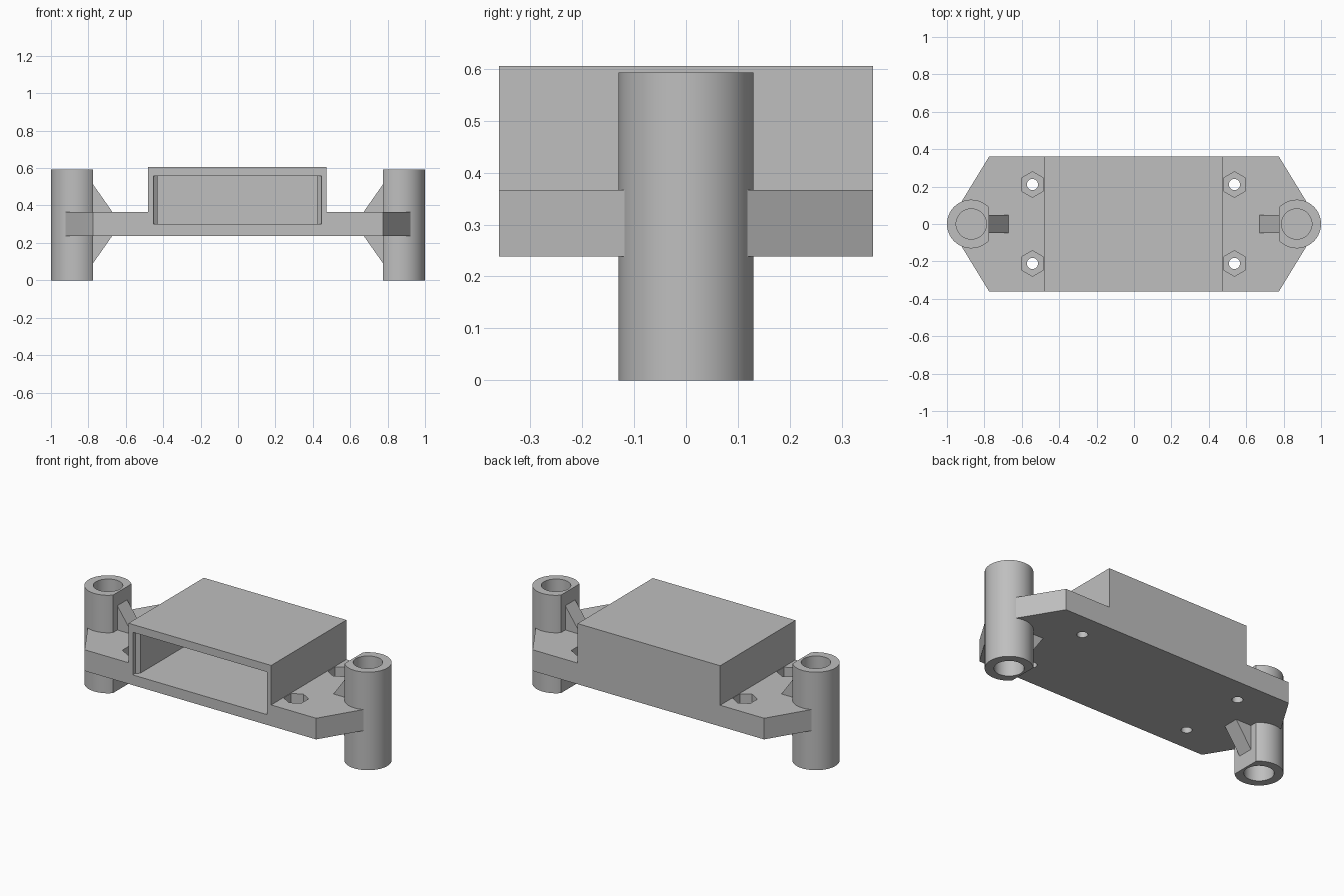
import bpy, bmesh, math

if "Cube" in bpy.data.objects:
    bpy.data.objects.remove(bpy.data.objects["Cube"], do_unlink=True)

grey = bpy.data.materials.new("plain_grey")
grey.use_nodes = True
grey.diffuse_color = (0.52, 0.52, 0.52, 1)
grey.node_tree.nodes["Principled BSDF"].inputs["Base Color"].default_value = (0.52, 0.52, 0.52, 1)


def prism(name, outline, axis, lo, hi):
    """Extrude a 2D outline along y (outline in x, z) or z (outline in x, y)."""
    bm = bmesh.new()
    place = (lambda a, b, t: (a, t, b)) if axis == "y" else (lambda a, b, t: (a, b, t))
    low = [bm.verts.new(place(a, b, lo)) for a, b in outline]
    high = [bm.verts.new(place(a, b, hi)) for a, b in outline]
    bm.faces.new(low)
    bm.faces.new(high)
    n = len(outline)
    for i in range(n):
        j = (i + 1) % n
        bm.faces.new((low[i], low[j], high[j], high[i]))
    bmesh.ops.recalc_face_normals(bm, faces=bm.faces)
    mesh = bpy.data.meshes.new(name)
    bm.to_mesh(mesh)
    bm.free()
    mesh.materials.append(grey)
    obj = bpy.data.objects.new(name, mesh)
    bpy.context.collection.objects.link(obj)
    return obj


def arc(cx, cy, r, start, end, n):
    """Points on an arc, both ends included, angles in degrees."""
    angles = [math.radians(start + (end - start) * i / n) for i in range(n + 1)]
    return [(cx + r * math.cos(a), cy + r * math.sin(a)) for a in angles]


def circle(cx, cy, r, n, start=0):
    return arc(cx, cy, r, start, start + 360, n)[:-1]


def select(obj):
    bpy.ops.object.select_all(action="DESELECT")
    obj.select_set(True)
    bpy.context.view_layer.objects.active = obj


def cut(obj, cutter):
    """Subtract the cutter, then remove it."""
    cutter.hide_render = True
    mod = obj.modifiers.new("cut", "BOOLEAN")
    mod.operation = "DIFFERENCE"
    mod.solver = "EXACT"
    mod.object = cutter
    select(obj)
    bpy.ops.object.modifier_apply(modifier=mod.name)
    bpy.data.objects.remove(cutter, do_unlink=True)


BASE, DECK, ROOF = 0.238, 0.366, 0.605
HALF_Y, END_X = 0.36, 0.775
HOUSE_L, HOUSE_R = -0.481, 0.474
MID = -0.003

# Base plate and raised housing in one stepped profile
body = prism("plate_and_housing", [
    (-END_X, BASE), (END_X, BASE), (END_X, DECK), (HOUSE_R, DECK),
    (HOUSE_R, ROOF), (HOUSE_L, ROOF), (HOUSE_L, DECK), (-END_X, DECK)],
    "y", -HALF_Y, HALF_Y)

# Open-fronted pocket that narrows just behind the mouth
mouth, inner = 0.449, 0.428
pocket = [(mouth, -0.4), (mouth, -0.336), (inner, -0.318), (inner, 0.315)]
pocket += [(-x, y) for x, y in reversed(pocket)]
cut(body, prism("pocket_cutter", [(x + MID, y) for x, y in pocket], "z", 0.30, 0.558))

# Hexagonal nut recesses with screw holes through the plate
for sx in (-1, 1):
    for sy in (-1, 1):
        x, y = sx * 0.54 + MID, sy * 0.211
        cut(body, prism("nut_cutter", circle(x, y, 0.0685, 6, 30), "z", 0.305, 0.42))
        cut(body, prism("screw_cutter", circle(x, y, 0.03, 24), "z", 0.2, 0.42))

for side, label in ((1, "left"), (-1, "right")):
    # Tapered plate end, which also floors the post sockets
    prism(label + "_plate_end", [(side * END_X, -HALF_Y), (side * 0.995, 0), (side * END_X, HALF_Y)],
          "z", BASE, DECK)

    # Hollow post with a flat inner side
    r, cx = 0.13, 0.87
    sweep = math.degrees(math.acos((END_X - cx) / r))
    outline = [(side * x, y) for x, y in arc(cx, 0, r, -sweep, sweep, 48)]
    post = prism(label + "_post", outline, "z", 0, 0.593)
    cut(post, prism("socket_cutter", circle(side * cx, 0, 0.081, 48), "z", -0.1, 0.7))
    select(post)
    bpy.ops.object.shade_smooth_by_angle(angle=math.radians(30))

    # Bracing rib, sloping above and below the plate
    rib = [(END_X + 0.003, 0.517), (0.672, DECK), (0.672, BASE), (END_X + 0.003, 0.087)]
    prism(label + "_rib", [(side * x, z) for x, z in rib], "y", -0.047, 0.047)

select(body)
bpy.ops.object.shade_smooth_by_angle(angle=math.radians(30))
